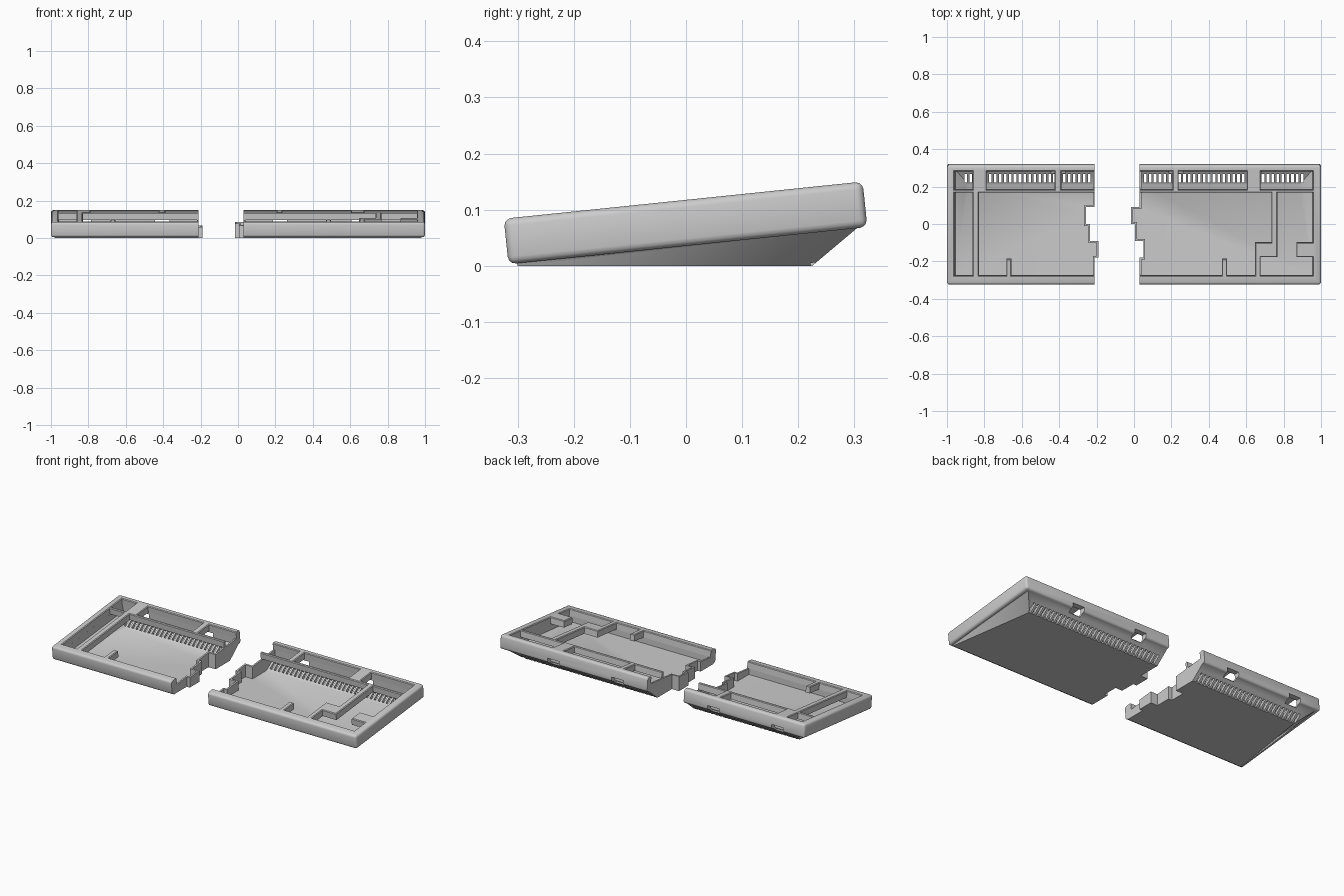
import bpy, bmesh, math
from mathutils import Matrix, Vector

if "Cube" in bpy.data.objects:
    bpy.data.objects.remove(bpy.data.objects["Cube"])

# Tilted frame of the case: local z = 0 is the sloping top plane
TILT = Matrix.Translation((0, -0.005, 0.117)) @ Matrix.Rotation(math.radians(5.9), 4, 'X')
FLAT = Matrix.Identity(4)


def finish(bm, name):
    bmesh.ops.recalc_face_normals(bm, faces=bm.faces)
    me = bpy.data.meshes.new(name)
    bm.to_mesh(me)
    bm.free()
    ob = bpy.data.objects.new(name, me)
    bpy.context.collection.objects.link(ob)
    return ob


def offset(poly, d):
    """Grow a counter-clockwise right-angled outline by d."""
    out = []
    for i, p in enumerate(poly):
        p = Vector(p)
        a = (p - Vector(poly[i - 1])).normalized()
        b = (Vector(poly[(i + 1) % len(poly)]) - p).normalized()
        out.append(p + d * Vector((a.y + b.y, -a.x - b.x)))
    return out


def add_prism(bm, poly, levels, mat=FLAT):
    """Stack outlines at (z, growth) levels into a closed solid."""
    rings = [[bm.verts.new(mat @ Vector((p[0], p[1], z))) for p in offset(poly, d)]
             for z, d in levels]
    n = len(poly)
    bm.faces.new(rings[0][::-1])
    bm.faces.new(rings[-1])
    for lo, hi in zip(rings, rings[1:]):
        for i in range(n):
            j = (i + 1) % n
            bm.faces.new((lo[i], lo[j], hi[j], hi[i]))


def rect(x0, x1, y0, y1):
    return [(x0, y0), (x1, y0), (x1, y1), (x0, y1)]


def hull(name, points):
    bm = bmesh.new()
    for p in points:
        bm.verts.new(p)
    bmesh.ops.convex_hull(bm, input=bm.verts)
    return finish(bm, name)


def boolean(ob, cutter, op):
    m = ob.modifiers.new(op, 'BOOLEAN')
    m.operation, m.object, m.solver = op, cutter, 'EXACT'
    bpy.context.view_layer.objects.active = ob
    bpy.ops.object.modifier_apply(modifier=m.name)
    bpy.data.objects.remove(cutter)


def mirrored(pts, mat=FLAT):
    return [mat @ Vector((s * x, y, z)) for x, y, z in pts for s in (-1, 1)]


def outer_shell(name):
    # rounded tilted slab
    bm = bmesh.new()
    add_prism(bm, rect(-1, 1, -0.3215, 0.3215), [(-0.0815, 0), (0, 0)], TILT)
    bmesh.ops.bevel(bm, geom=bm.edges[:], offset=0.013, segments=3,
                    profile=0.5, affect='EDGES')
    ob = finish(bm, name)
    # wedge-shaped foot under the slab
    foot = hull("foot", mirrored([(0.98, -0.30, 0), (0.90, 0.225, 0)]) +
                mirrored([(0.985, -0.308, -0.072), (0.985, 0.314, -0.074)], TILT))
    boolean(ob, foot, 'UNION')
    return ob


def inner_cavity():
    return hull("cavity",
                mirrored([(0.955, -0.275, 0.014), (0.885, 0.21, 0.014), (0.955, 0.29, 0.07)]) +
                mirrored([(0.96, -0.275, -0.039), (0.96, 0.29, -0.039)], TILT))


def prism_object(name, poly, levels):
    bm = bmesh.new()
    add_prism(bm, poly, levels)
    return finish(bm, name)


def build_half(name, region, openings, vent_range, ports):
    case = outer_shell(name)
    boolean(case, prism_object("region", region, [(-1, 0), (1, 0)]), 'INTERSECT')
    # hollow inside, leaving a thin stepped wall at the joint
    cavity = inner_cavity()
    boolean(cavity, prism_object("inner_region", region, [(-1, -0.01), (1, -0.01)]), 'INTERSECT')
    boolean(case, cavity, 'DIFFERENCE')
    # chamfered key openings through the bezel
    bm = bmesh.new()
    for poly in openings:
        poly = [(x, y + 0.005) for x, y in poly]
        add_prism(bm, poly, [(-0.0405, 0), (-0.004, 0), (0.002, 0.006)], TILT)
    boolean(case, finish(bm, "openings"), 'DIFFERENCE')
    # ventilation slots in the slanted rear underside
    bm = bmesh.new()
    x0, x1 = vent_range
    n = round((x1 - x0) / 0.026)
    for i in range(n + 1):
        x = x0 + (x1 - x0) * i / n
        add_prism(bm, rect(x - 0.007, x + 0.007, 0.222, 0.268), [(-0.05, 0), (0.068, 0)])
    boolean(case, finish(bm, "vents"), 'DIFFERENCE')
    # cable ports in the rear wall
    bm = bmesh.new()
    for x in ports:
        add_prism(bm, rect(x - 0.038, x + 0.038, 0.272, 0.36), [(0.052, 0), (0.096, 0)])
    boolean(case, finish(bm, "ports"), 'DIFFERENCE')
    bpy.ops.object.select_all(action='DESELECT')
    case.select_set(True)
    bpy.context.view_layer.objects.active = case
    bpy.ops.object.shade_smooth_by_angle(angle=math.radians(35))


# Stepped joint line, front to back
joint = [(-0.21, -0.5), (-0.21, -0.18), (-0.19, -0.18), (-0.19, -0.09), (-0.235, -0.09),
         (-0.235, 0), (-0.257, 0), (-0.257, 0.09), (-0.21, 0.09), (-0.21, 0.5)]
left_region = [(-1.2, -0.5)] + joint + [(-1.2, 0.5)]
right_region = [(1.2, 0.5)] + [(x + 0.24, y) for x, y in reversed(joint)] + [(1.2, -0.5)]

F, B = -0.278, 0.168          # front and back of the key openings
R0, R1 = 0.183, 0.283         # rear pocket depth range

left_openings = [
    rect(-0.96, -0.863, F, B),
    [(-0.83, F), (-0.682, F), (-0.682, -0.19), (-0.655, -0.19), (-0.655, F),
     (-0.1, F), (-0.1, B), (-0.83, B)],
    rect(-0.96, -0.863, R0, R1), rect(-0.788, -0.425, R0, R1), rect(-0.388, -0.1, R0, R1)]

right_openings = [
    [(-0.1, F), (0.47, F), (0.47, -0.19), (0.498, -0.19), (0.498, F),
     (0.648, F), (0.648, -0.10), (0.735, -0.10), (0.735, B), (-0.1, B)],
    [(0.677, F), (0.957, F), (0.957, -0.178), (0.868, -0.178), (0.868, -0.10),
     (0.957, -0.10), (0.957, B), (0.767, B), (0.767, -0.178), (0.677, -0.178)],
    rect(-0.1, 0.206, R0, R1), rect(0.238, 0.603, R0, R1), rect(0.677, 0.957, R0, R1)]

build_half("left_case_half", left_region, left_openings, (-0.9, -0.24), (-0.825, -0.405))
build_half("right_case_half", right_region, right_openings, (0.06, 0.9), (0.225, 0.645))
